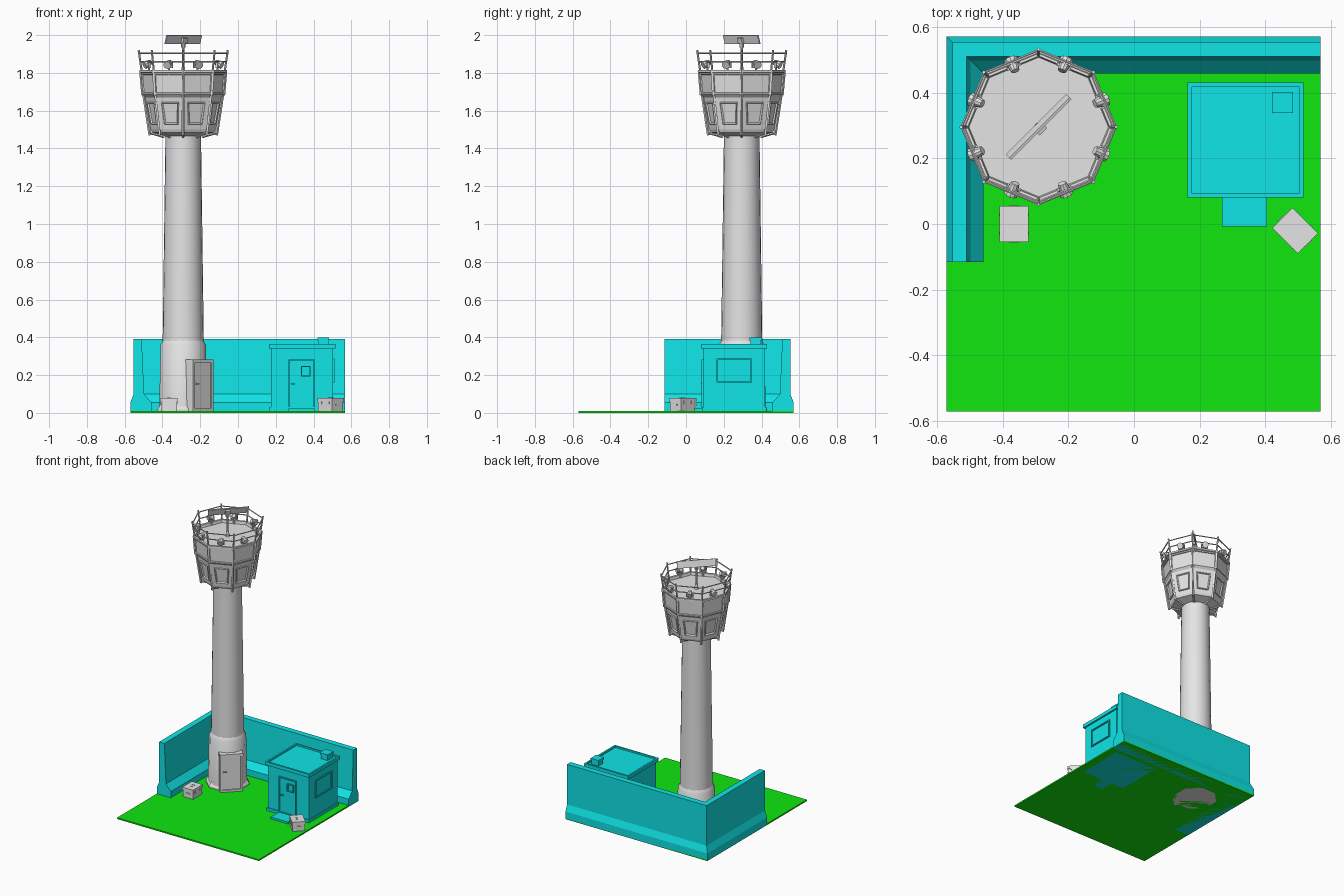
import bpy, bmesh, math
from mathutils import Matrix, Vector

if "Cube" in bpy.data.objects:
    bpy.data.objects.remove(bpy.data.objects["Cube"])


def material(name, rgb):
    m = bpy.data.materials.new(name)
    m.use_nodes = True
    m.diffuse_color = (*rgb, 1)
    m.node_tree.nodes["Principled BSDF"].inputs["Base Color"].default_value = (*rgb, 1)
    return m


GREY = material("light grey", (0.78, 0.78, 0.78))
TEAL = material("turquoise", (0.005, 0.8, 0.82))
GREEN = material("grass green", (0.005, 0.8, 0.005))
TOWER = Vector((-0.29, 0.295, 0))


def finish(name, bm, mat, smooth=False):
    bmesh.ops.recalc_face_normals(bm, faces=bm.faces)
    me = bpy.data.meshes.new(name)
    bm.to_mesh(me)
    bm.free()
    ob = bpy.data.objects.new(name, me)
    me.materials.append(mat)
    bpy.context.collection.objects.link(ob)
    if smooth:
        bpy.ops.object.select_all(action="DESELECT")
        ob.select_set(True)
        bpy.context.view_layer.objects.active = ob
        bpy.ops.object.shade_smooth_by_angle(angle=math.radians(30))
    return ob


def add_box(bm, lo, hi, matrix=Matrix()):
    lo, hi = Vector(lo), Vector(hi)
    local = Matrix.Translation((lo + hi) / 2) @ Matrix.Diagonal((*(hi - lo), 1))
    return bmesh.ops.create_cube(bm, size=1, matrix=matrix @ local)["verts"]


def box(name, lo, hi, mat, matrix=Matrix()):
    bm = bmesh.new()
    add_box(bm, lo, hi, matrix)
    return finish(name, bm, mat)


def add_bar(bm, a, b, r, sides=6, r2=None):
    a, b = Vector(a), Vector(b)
    rot = (b - a).to_track_quat("Z", "Y").to_matrix().to_4x4()
    bmesh.ops.create_cone(bm, cap_ends=True, segments=sides, radius1=r,
                          radius2=r if r2 is None else r2, depth=(b - a).length,
                          matrix=Matrix.Translation((a + b) / 2) @ rot)


def polar(r, deg, z):
    t = math.radians(deg)
    return TOWER + Vector((r * math.cos(t), r * math.sin(t), z))


def stack(name, profile, sides, mat, turn=0, smooth=False):
    """Rings of (radius, height) skinned into a closed tower part."""
    bm = bmesh.new()
    rings = [[bm.verts.new(polar(r, turn + 360 * i / sides, z)) for i in range(sides)]
             for r, z in profile]
    bands = []
    for low, high in zip(rings, rings[1:]):
        bands.append([bm.faces.new((low[i], low[(i + 1) % sides], high[(i + 1) % sides], high[i]))
                      for i in range(sides)])
    bm.faces.new(rings[0][::-1])
    bm.faces.new(rings[-1])
    if mat is None:
        return bm, bands
    return finish(name, bm, mat, smooth)


# Ground slab
box("ground", (-0.57, -0.57, 0), (0.567, 0.57, 0.01), GREEN)

# L-shaped blast wall: barrier profile (distance from outer edge, height) swept with a mitre
profile = [(0, 0), (0, 0.055), (0.018, 0.1), (0.018, 0.39), (0.06, 0.39),
           (0.073, 0.1), (0.112, 0.055), (0.112, 0)]
bm = bmesh.new()
sections = [[bm.verts.new(p) for p in pts] for pts in (
    [(-0.57 + d, -0.115, z) for d, z in profile],
    [(-0.57 + d, 0.57 - d, z) for d, z in profile],
    [(0.567, 0.57 - d, z) for d, z in profile])]
for a, b in zip(sections, sections[1:]):
    for i in range(len(profile)):
        j = (i + 1) % len(profile)
        bm.faces.new((a[i], a[j], b[j], b[i]))
bm.faces.new(sections[0])
bm.faces.new(sections[-1][::-1])
finish("blast_wall", bm, TEAL)

# Tower base and shaft
stack("tower_plinth", [(0.146, 0), (0.146, 0.02), (0.13, 0.045)], 8, GREY, 22.5)
stack("tower_base", [(0.13, 0.01), (0.122, 0.36), (0.108, 0.385)], 16, GREY, 11.25, True)
stack("tower_shaft", [(0.109, 0.37), (0.094, 1.49)], 24, GREY, 0, True)

# Tower door, facing diagonally outward
door = Matrix.Translation(TOWER) @ Matrix.Rotation(math.radians(-45), 4, "Z")
bm = bmesh.new()
add_box(bm, (0.08, -0.065, 0.01), (0.142, 0.065, 0.27), door)
for s in (-1, 1):
    add_box(bm, (0.08, s * 0.069 - 0.007, 0.01), (0.149, s * 0.069 + 0.007, 0.27), door)
add_box(bm, (0.08, -0.078, 0.265), (0.15, 0.078, 0.282), door)
add_box(bm, (0.08, -0.076, 0), (0.15, 0.076, 0.025), door)
add_box(bm, (0.14, -0.054, 0.15), (0.152, -0.03, 0.157), door)
finish("tower_door", bm, GREY)

# Octagonal cabin with framed windows below and recessed panels above
bm, bands = stack("cabin", [(0.095, 1.465), (0.165, 1.485), (0.172, 1.5), (0.202, 1.67),
                            (0.216, 1.685), (0.224, 1.8), (0.232, 1.803), (0.232, 1.815),
                            (0.216, 1.815), (0.212, 1.795)], 8, None)
bm.normal_update()
for thick, depth in ((0.037, 0), (0.005, 0.006), (0.008, -0.008)):
    bmesh.ops.inset_individual(bm, faces=bands[2], thickness=thick, depth=depth)
bmesh.ops.inset_individual(bm, faces=bands[4], thickness=0.012, depth=0)
bmesh.ops.inset_individual(bm, faces=bands[4], thickness=0.003, depth=-0.006)
finish("cabin", bm, GREY)

# Corner ribs of the cabin
bm = bmesh.new()
for k in range(8):
    t = 45 * k
    add_bar(bm, polar(0.176, t, 1.47), polar(0.208, t, 1.68), 0.008, 4)
    add_bar(bm, polar(0.215, t, 1.68), polar(0.226, t, 1.81), 0.007, 4)
    add_bar(bm, polar(0.1, t, 1.46), polar(0.176, t, 1.482), 0.006, 4)
finish("cabin_ribs", bm, GREY)

# Roof railing
bm = bmesh.new()
for k in range(8):
    t = 45 * k
    add_bar(bm, polar(0.217, t, 1.79), polar(0.236, t, 1.92), 0.0055)
    for r, z in ((0.234, 1.905), (0.227, 1.86)):
        add_bar(bm, polar(r, t, z), polar(r, t + 45, z), 0.004)
finish("roof_railing", bm, GREY)

# Spotlights at the middle of each roof edge
bm = bmesh.new()
for k in range(8):
    t = 45 * k + 22.5
    add_bar(bm, polar(0.196, t, 1.79), polar(0.196, t, 1.84), 0.006)
    add_bar(bm, polar(0.185, t, 1.858), polar(0.222, t, 1.84), 0.013, 10, 0.022)
    frame = Matrix.Translation(polar(0.2, t, 1.84)) @ Matrix.Rotation(math.radians(t), 4, "Z")
    for s in (-1, 1):
        add_box(bm, (-0.006, s * 0.021 - 0.002, -0.012), (0.006, s * 0.021 + 0.002, 0.016), frame)
    add_box(bm, (-0.006, -0.023, -0.015), (0.006, 0.023, -0.01), frame)
finish("spotlights", bm, GREY)

# Radar mast and tilted radar bar
bm = bmesh.new()
add_bar(bm, polar(0, 0, 1.79), polar(0, 0, 1.83), 0.014, 12, 0.009)
add_bar(bm, polar(0, 0, 1.82), polar(0, 0, 1.97), 0.007, 10)
add_bar(bm, polar(0, 0, 1.935), polar(0, 0, 1.955), 0.013, 10)
finish("radar_mast", bm, GREY)
radar = (Matrix.Translation(polar(0, 0, 1.976)) @ Matrix.Rotation(math.radians(45), 4, "Z")
         @ Matrix.Rotation(math.radians(18), 4, "X"))
bm = bmesh.new()
add_box(bm, (-0.13, -0.004, -0.024), (0.13, 0.004, 0.024), radar)
add_box(bm, (-0.016, -0.018, -0.016), (0.016, 0.004, 0.012), radar)
finish("radar_bar", bm, GREY)

# Guard hut body, base band and recessed flat roof
box("hut_body", (0.175, 0.092, 0), (0.503, 0.418, 0.35), TEAL)
box("hut_base", (0.168, 0.085, 0), (0.51, 0.425, 0.03), TEAL)
bm = bmesh.new()
add_box(bm, (0.163, 0.08, 0.34), (0.515, 0.43, 0.365))
bm.faces.ensure_lookup_table()
bm.normal_update()
top = [f for f in bm.faces if f.normal.z > 0.9]
bmesh.ops.inset_individual(bm, faces=top, thickness=0.018, depth=0)
bmesh.ops.inset_individual(bm, faces=top, thickness=0.001, depth=-0.01)
finish("hut_roof", bm, TEAL)
box("roof_vent", (0.425, 0.342, 0.35), (0.478, 0.397, 0.385), TEAL)
box("roof_vent_cap", (0.42, 0.337, 0.383), (0.483, 0.402, 0.4), TEAL)
box("hut_step", (0.267, -0.007, 0), (0.405, 0.09, 0.024), TEAL)


def framed(bm, matrix, w, h, t):
    """Raised frame in the local xz plane, facing local -y."""
    for s in (-1, 1):
        add_box(bm, (s * w / 2 - t / 2, -0.009, -h / 2), (s * w / 2 + t / 2, 0, h / 2), matrix)
        add_box(bm, (-w / 2 - t / 2, -0.009, s * h / 2 - t / 2),
                (w / 2 + t / 2, 0, s * h / 2 + t / 2), matrix)


# Hut door with a small window and handle, and the side window
bm = bmesh.new()
framed(bm, Matrix.Translation((0.336, 0.092, 0.15)), 0.132, 0.26, 0.007)
framed(bm, Matrix.Translation((0.358, 0.092, 0.22)), 0.045, 0.05, 0.006)
add_box(bm, (0.28, 0.08, 0.15), (0.303, 0.092, 0.157))
finish("hut_door", bm, TEAL)
bm = bmesh.new()
framed(bm, Matrix.Translation((0.503, 0.255, 0.225)) @ Matrix.Rotation(math.pi / 2, 4, "Z"),
       0.18, 0.12, 0.008)
finish("hut_window", bm, TEAL)


# Supply crates with lids, end handles and latches
def crate(name, x, y, turn):
    m = Matrix.Translation((x, y, 0.01)) @ Matrix.Rotation(math.radians(turn), 4, "Z")
    bm = bmesh.new()
    add_box(bm, (-0.041, -0.052, 0), (0.041, 0.052, 0.05), m)
    add_box(bm, (-0.044, -0.055, 0.05), (0.044, 0.055, 0.068), m)
    for s in (-1, 1):
        add_box(bm, (-0.015, s * 0.054 - 0.003, 0.028), (0.015, s * 0.054 + 0.003, 0.036), m)
        add_box(bm, (-0.01, s * 0.012 - 0.002, 0.068), (0.01, s * 0.012 + 0.002, 0.071), m)
        for y2 in (-0.028, 0.028):
            add_box(bm, (s * 0.043 - 0.003, y2 - 0.005, 0.036),
                    (s * 0.043 + 0.003, y2 + 0.005, 0.056), m)
    finish(name, bm, GREY)


crate("crate_right", -0.365, 0, 0)
crate("crate_left", 0.49, -0.02, 45)
